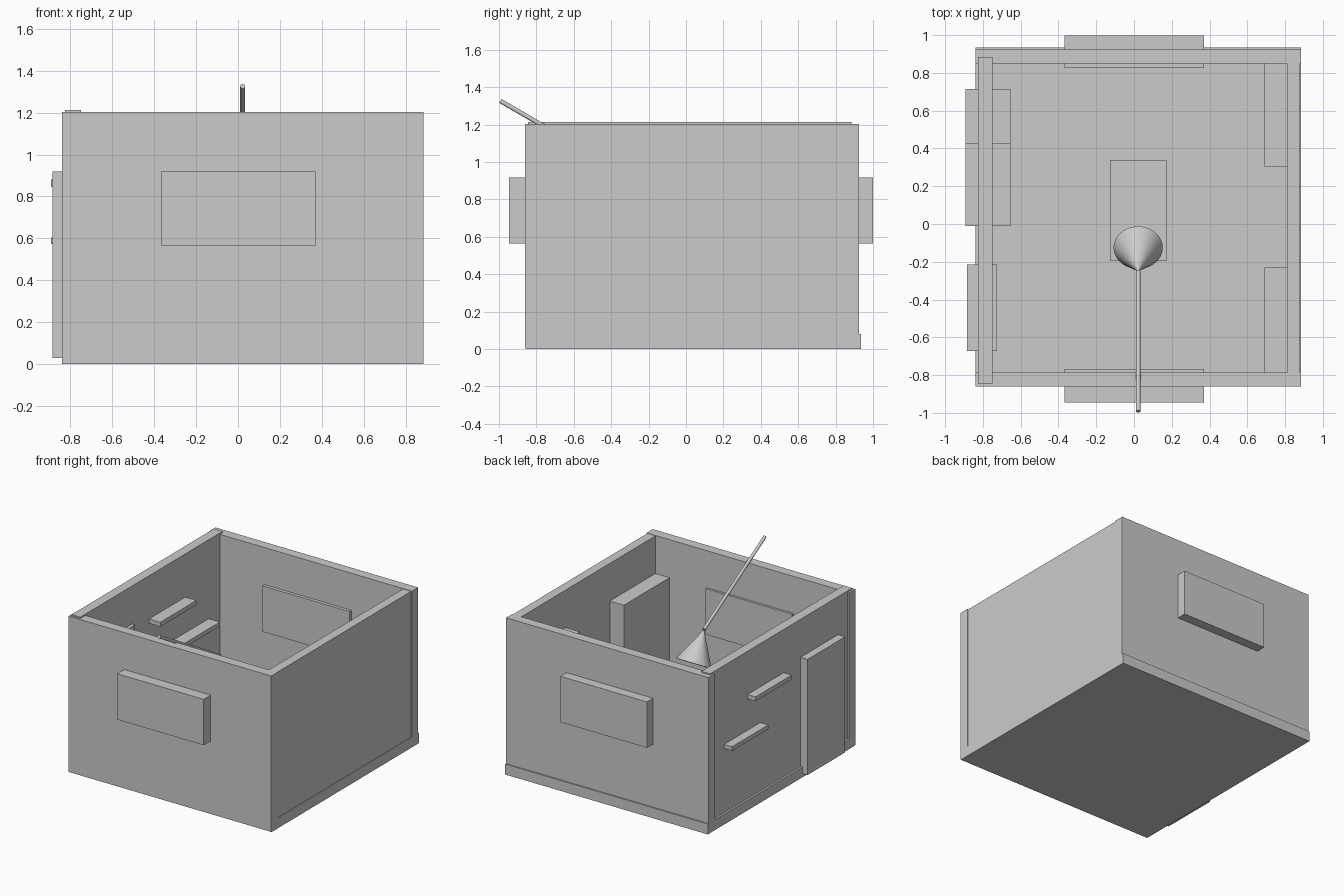
import bpy
from mathutils import Vector

if "Cube" in bpy.data.objects:
    bpy.data.objects.remove(bpy.data.objects["Cube"])


def box(name, x, y, z):
    """Axis-aligned box from (min, max) ranges."""
    bpy.ops.mesh.primitive_cube_add(size=1, location=[sum(r) / 2 for r in (x, y, z)])
    ob = bpy.context.object
    ob.name = name
    ob.scale = [r[1] - r[0] for r in (x, y, z)]
    bpy.ops.object.transform_apply(location=False, rotation=False, scale=True)
    return ob


def taper(name, start, end, r1, r2, sides):
    """Cone or rod between two points."""
    a, b = Vector(start), Vector(end)
    bpy.ops.mesh.primitive_cone_add(vertices=sides, radius1=r1, radius2=r2,
                                    depth=(b - a).length, location=(a + b) / 2)
    ob = bpy.context.object
    ob.name = name
    ob.rotation_euler = (b - a).to_track_quat('Z', 'Y').to_euler()
    return ob


# Floor slab and the four walls
WX = (-0.84, 0.885)
box("floor", WX, (-0.853, 0.935), (0, 0.08))
box("front_wall", WX, (-0.86, -0.785), (0.003, 1.203))
box("back_wall", WX, (0.85, 0.925), (0.04, 1.203))
box("right_wall", (0.81, 0.88), (-0.79, 0.86), (0.04, 1.2))
box("left_wall", (-0.825, -0.75), (-0.845, 0.885), (0.04, 1.213))

# Windows through the front and back walls
for name, y in (("front_window", (-0.945, -0.768)), ("back_window", (0.825, 0.999))):
    box(name, (-0.367, 0.37), y, (0.565, 0.918))

# Door and staggered shelves through the left wall
box("door", (-0.885, -0.725), (-0.672, -0.215), (0.03, 0.92))
box("upper_shelf", (-0.893, -0.655), (-0.01, 0.43), (0.846, 0.88))
box("lower_shelf", (-0.893, -0.655), (0.275, 0.715), (0.573, 0.605))

# Cabinets against the right wall
for name, y in (("front_cabinet", (-0.785, -0.23)), ("back_cabinet", (0.305, 0.852))):
    box(name, (0.69, 0.815), y, (0.07, 0.91))

# Central table
box("table", (-0.128, 0.173), (-0.197, 0.34), (0.07, 0.4))

# Overhead lamp: tilted shade on a sloping arm
apex = (0.022, -0.25, 0.895)
taper("lamp_shade", (0.022, -0.125, 0.68), apex, 0.13, 0, 48)
arm = taper("lamp_arm", apex, (0.022, -0.992, 1.326), 0.012, 0.012, 16)
bpy.ops.object.shade_smooth_by_angle()
